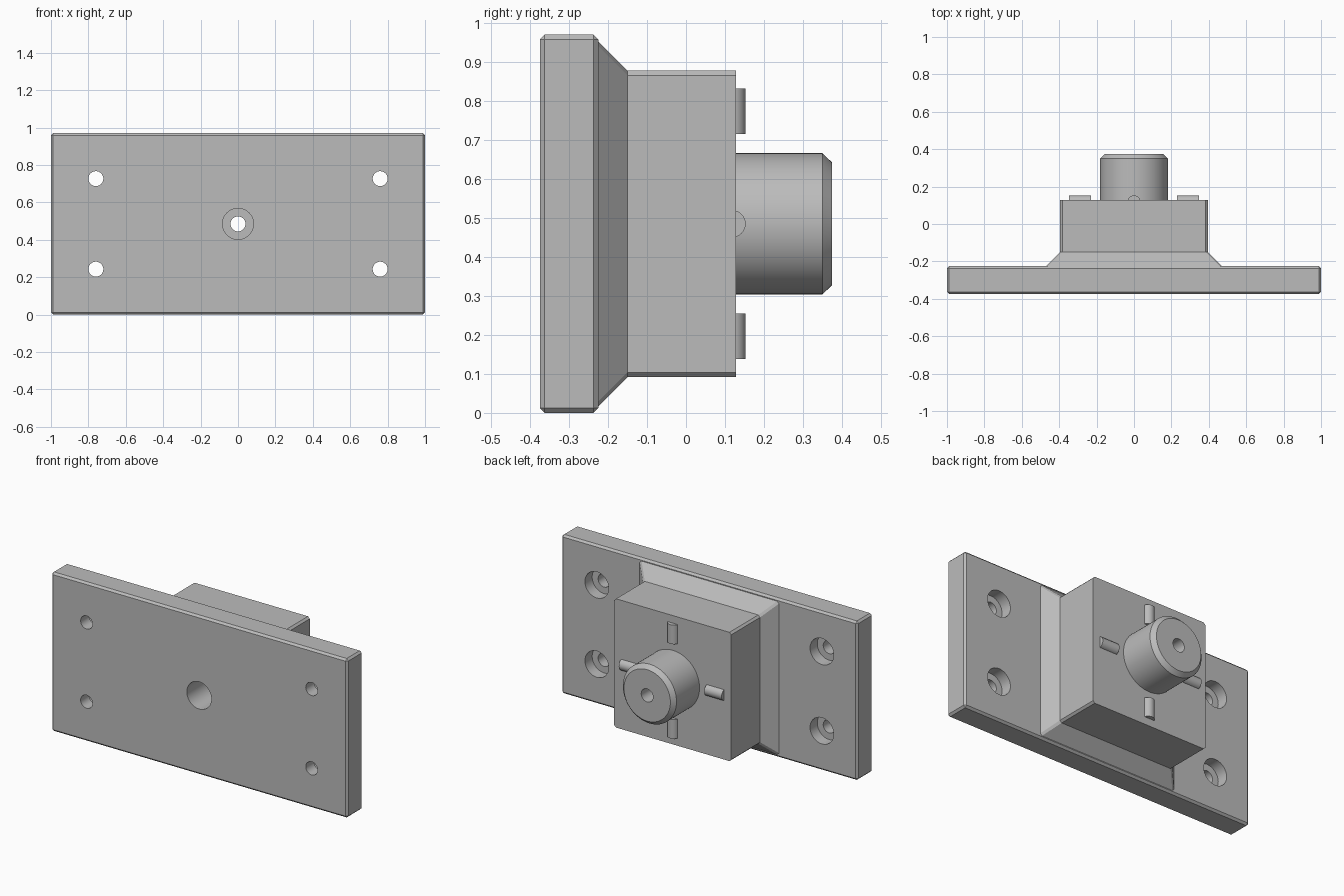
import bpy, bmesh, math
from mathutils import Matrix, Vector

cube = bpy.data.objects.get("Cube")
if cube:
    bpy.data.objects.remove(cube, do_unlink=True)

MID = 0.485  # height of the central axis

grey = bpy.data.materials.new("machined grey")
grey.use_nodes = True
grey.diffuse_color = (0.5, 0.5, 0.5, 1)
grey.node_tree.nodes["Principled BSDF"].inputs["Base Color"].default_value = (0.5, 0.5, 0.5, 1)


def loft(name, sections):
    """Skin a row of matching closed sections and cap both ends."""
    bm = bmesh.new()
    rings = [[bm.verts.new(p) for p in s] for s in sections]
    for a, b in zip(rings, rings[1:]):
        for i in range(len(a)):
            j = (i + 1) % len(a)
            bm.faces.new((a[i], a[j], b[j], b[i]))
    bm.faces.new(rings[0])
    bm.faces.new(rings[-1])
    bmesh.ops.recalc_face_normals(bm, faces=bm.faces)
    mesh = bpy.data.meshes.new(name)
    bm.to_mesh(mesh)
    bm.free()
    mesh.materials.append(grey)
    obj = bpy.data.objects.new(name, mesh)
    bpy.context.collection.objects.link(obj)
    return obj


def circle(r, y, x=0, z=MID, sides=64):
    return [(x + r * math.cos(math.tau * i / sides), y,
             z + r * math.sin(math.tau * i / sides)) for i in range(sides)]


def chamfered_rect(hx, hz, c, y):
    corners = [(hx, hz - c), (hx - c, hz), (c - hx, hz), (-hx, hz - c),
               (-hx, c - hz), (c - hx, -hz), (hx - c, -hz), (hx, c - hz)]
    return [(x, y, MID + z) for x, z in corners]


def activate(obj):
    bpy.ops.object.select_all(action='DESELECT')
    obj.select_set(True)
    bpy.context.view_layer.objects.active = obj


def cut(obj, cutter):
    activate(obj)
    mod = obj.modifiers.new("cut", 'BOOLEAN')
    mod.operation = 'DIFFERENCE'
    mod.solver = 'EXACT'
    mod.object = cutter
    bpy.ops.object.modifier_apply(modifier=mod.name)


# Mounting plate with chamfered edges
bpy.ops.mesh.primitive_cube_add(size=1, location=(0, -0.3, MID))
plate = bpy.context.object
plate.name = "mounting_plate"
plate.scale = (2, 0.15, 0.97)
bpy.ops.object.transform_apply(location=True, rotation=False, scale=True)
plate.data.materials.append(grey)
bevel = plate.modifiers.new("chamfer", 'BEVEL')
bevel.width = 0.012
bevel.segments = 1
bpy.ops.object.modifier_apply(modifier=bevel.name)

# Block with a flared foot
block = loft("flared_block", [
    chamfered_rect(0.48, 0.478, 0.012, -0.235),
    chamfered_rect(0.395, 0.393, 0.012, -0.15),
    chamfered_rect(0.395, 0.393, 0.012, 0.128)])

# Round post with a chamfered tip
post = loft("round_post", [circle(0.181, 0.115), circle(0.181, 0.35), circle(0.157, 0.375)])

# Central bore, wide at the front and narrow through the post
bore = loft("bore_cutter", [circle(0.083, -0.5), circle(0.083, -0.16),
                            circle(0.04, -0.16), circle(0.04, 0.5)])
for part in (plate, block, post):
    cut(part, bore)
bpy.data.objects.remove(bore, do_unlink=True)

# Counterbored screw holes
for x in (-0.76, 0.76):
    for z in (MID - 0.242, MID + 0.242):
        screw = loft("screw_cutter", [circle(0.04, -0.5, x, z), circle(0.04, -0.295, x, z),
                                      circle(0.08, -0.295, x, z), circle(0.08, 0, x, z)])
        cut(plate, screw)
        bpy.data.objects.remove(screw, do_unlink=True)

# Four rounded keys set in the block around the post
keys = []
for k, side in enumerate(("left", "top", "right", "bottom")):
    turn = Matrix.Rotation(-math.pi / 2 * k, 3, 'Y')
    ends = []
    for reach in (0.23, 0.347):
        ring = []
        for i in range(32):
            a = math.tau * i / 32
            p = turn @ Vector((reach, 0.118 + 0.035 * math.cos(a), 0.035 * math.sin(a)))
            ring.append(p + Vector((0, 0, MID)))
        ends.append(ring)
    keys.append(loft(side + "_key", ends))

# Smooth the round walls, keep the edges crisp
for obj in [plate, block, post] + keys:
    activate(obj)
    bpy.ops.object.shade_smooth_by_angle(angle=math.radians(25))
